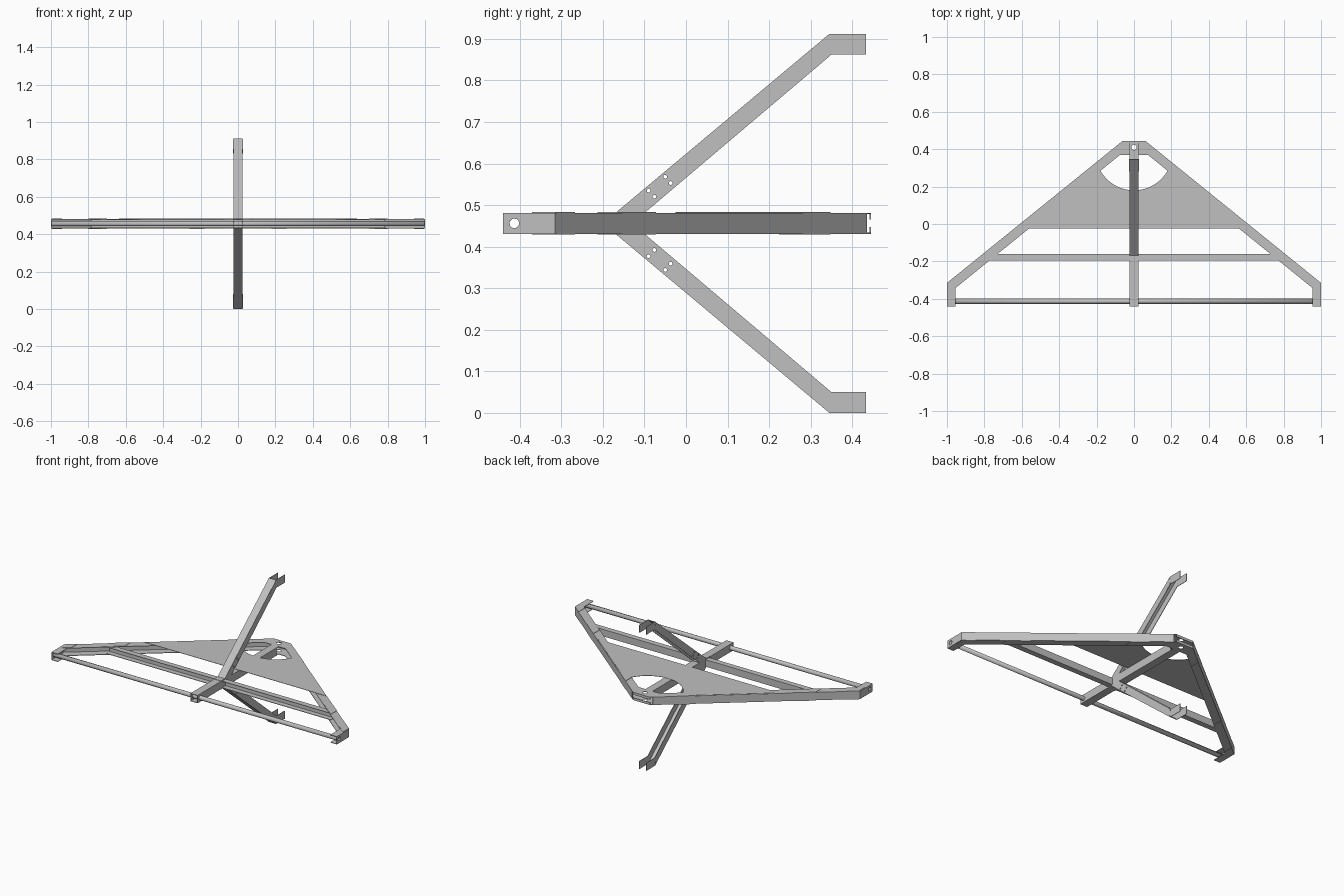
import bpy, bmesh, math
from mathutils import Matrix, Vector

cube = bpy.data.objects.get("Cube")
if cube:
    bpy.data.objects.remove(cube)

steel = bpy.data.materials.new("bare_grey_metal")
steel.use_nodes = True
GREY = (0.53, 0.53, 0.53, 1)
steel.diffuse_color = GREY
steel.node_tree.nodes["Principled BSDF"].inputs["Base Color"].default_value = GREY

MID = 0.456           # height of the frame's mid plane
LOW, TOP = 0.431, 0.481
T = 0.003             # sheet thickness
W = 0.025             # half width of spine and arms
SLOPE = 0.76 / 0.94   # slope of the raked side rails


def finish(name, bm):
    bmesh.ops.recalc_face_normals(bm, faces=bm.faces)
    mesh = bpy.data.meshes.new(name)
    bm.to_mesh(mesh)
    bm.free()
    mesh.materials.append(steel)
    ob = bpy.data.objects.new(name, mesh)
    bpy.context.collection.objects.link(ob)
    return ob


def prism(name, pts, a, b, axis="z"):
    """Extrude a flat outline: (x, y) along z, or (y, z) along x."""
    bm = bmesh.new()
    place = (lambda p: (p[0], p[1], a)) if axis == "z" else (lambda p: (a, p[0], p[1]))
    face = bm.faces.new([bm.verts.new(place(p)) for p in pts])
    ext = bmesh.ops.extrude_face_region(bm, geom=[face])
    move = Vector((0, 0, b - a)) if axis == "z" else Vector((b - a, 0, 0))
    bmesh.ops.translate(bm, vec=move, verts=[v for v in ext["geom"] if isinstance(v, bmesh.types.BMVert)])
    return finish(name, bm)


def box(name, x0, x1, y0, y1, z0, z1):
    return prism(name, [(x0, y0), (x1, y0), (x1, y1), (x0, y1)], z0, z1)


def rods(name, centres, r, length, axis="z", caps=True):
    bm = bmesh.new()
    turn = Matrix.Rotation(math.pi / 2, 4, "Y") if axis == "x" else Matrix()
    for c in centres:
        bmesh.ops.create_cone(bm, cap_ends=caps, segments=24, radius1=r, radius2=r,
                              depth=length, matrix=Matrix.Translation(c) @ turn)
    return finish(name, bm)


def cut(ob, cutter):
    mod = ob.modifiers.new("holes", "BOOLEAN")
    mod.operation, mod.solver, mod.object = "DIFFERENCE", "EXACT", cutter
    cutter.hide_render = True
    cutter.display_type = "WIRE"
    cutter.hide_set(True)


def rail_y(x):
    return 0.445 - (x - 0.06) * SLOPE


pipe_hole = rods("pipe_hole_cutter", [(0, -0.413, MID)], 0.0125, 2.2, "x")
apex_hole = rods("apex_hole_cutter", [(0, 0.41, MID)], 0.014, 0.2)

# Swept frame: top and bottom flanges
half = [(1, -0.44), (1, -0.315), (0.06, 0.445)]
inner = [(0.074, 0.37), (0.955, -0.343), (0.955, -0.44)]
outline = half + [(-x, y) for x, y in half[::-1]] + [(-x, y) for x, y in inner[::-1]] + inner[::1]
outline = half + [(-x, y) for x, y in reversed(half)]
outline += [(-x, y) for x, y in reversed(inner)] + inner
for name, z in (("top_flange", TOP - T), ("bottom_flange", LOW)):
    cut(prism("frame_" + name, outline, z, z + T), apex_hole)

# Short lips on the rear edge of the apex
box("apex_upper_lip", -0.06, 0.06, 0.442, 0.445, TOP - 0.016, TOP)
box("apex_lower_lip", -0.06, 0.06, 0.442, 0.445, LOW, LOW + 0.016)

# Outer webs, end webs and splice plates on each side
for side, s in (("left", 1), ("right", -1)):
    x0 = 0.072
    web = [(x0, rail_y(x0)), (1, -0.315), (1 - T, -0.317), (x0 - T, rail_y(x0) - T)]
    prism(side + "_rail_web", [(s * x, y) for x, y in web], LOW, TOP)
    end = box(side + "_end_web", s * (1 - T), s, -0.44, -0.315, LOW, TOP)
    cut(end, pipe_hole)
    for a, b in ((0.18, 0.26), (0.7, 0.8), (0.94, 0.995)):
        plate = [(a, rail_y(a)), (b, rail_y(b)), (b, rail_y(b) - 0.06), (a, rail_y(a) - 0.06)]
        for z in (TOP, LOW - 0.002):
            prism(side + "_splice_plate", [(s * x, y) for x, y in plate], z, z + 0.002)

# Thin skin panel with a round cut-out behind the apex
R, CY = 0.206, 0.386
sweep = math.asin(0.185 / R)
arc = [(R * math.sin(sweep * i / 12), CY - R * math.cos(sweep * i / 12)) for i in range(-12, 13)]
skin = [(-0.635, -0.025), (0.635, -0.025), (0.19, rail_y(0.19) - 0.005)]
skin += arc[::-1] + [(-0.19, rail_y(0.19) - 0.005)]
prism("skin_panel", skin, TOP, TOP + 0.002)

# Front tube, open from end to end
tube = rods("front_tube", [(0, -0.413, MID)], 0.0135, 1.994, "x", caps=False)
wall = tube.modifiers.new("wall", "SOLIDIFY")
wall.thickness = 0.002
wall.offset = -1
bpy.context.view_layer.objects.active = tube
tube.select_set(True)
bpy.ops.object.shade_smooth_by_angle()
tube.select_set(False)

# Cross member: a channel open to the front
CX = 0.785
box("cross_member_web", -CX, CX, -0.163, -0.16, LOW + T, TOP - T)
box("cross_member_top", -CX, CX, -0.195, -0.16, TOP - 2 * T, TOP - T)
box("cross_member_bottom", -CX, CX, -0.195, -0.16, LOW + T, LOW + 2 * T)

# Hollow centre spine
for name, z in (("top", TOP - T), ("bottom", LOW)):
    box("spine_" + name, -W, W, -0.44, 0.37, z, z + T)
for side, s in (("left", 1), ("right", -1)):
    cut(box("spine_" + side + "_wall", s * (W - T), s * W, -0.44, 0.35, LOW + T, TOP - T), pipe_hole)

# Upper and lower raked arms: channel with its web on the outside
cheek = [(-0.17, TOP), (0.345, 0.912), (0.433, 0.912), (0.433, 0.862), (0.35, 0.862), (-0.1, TOP)]
skin_strip = [(-0.17, TOP), (0.345, 0.912), (0.347, 0.909), (-0.166, TOP)]
kink = [(0.28, 0.856), (0.342, 0.908), (0.348, 0.864), (0.31, 0.831)]
bolts = [(-0.05, 0.568), (-0.037, 0.553), (-0.09, 0.535), (-0.076, 0.52)]
for name, up in (("upper", True), ("lower", False)):
    def flip(pts):
        return [(y, z if up else 2 * MID - z) for y, z in pts]
    holes = rods(name + "_bolt_cutter", [(0, y, z) for y, z in flip(bolts)], 0.0045, 0.2, "x")
    prism(name + "_arm_web", flip(skin_strip), -W + T, W - T, "x")
    for side, s in (("left", 1), ("right", -1)):
        cut(prism(name + "_arm_" + side + "_cheek", flip(cheek), s * (W - T), s * W, "x"), holes)
        prism(name + "_arm_" + side + "_kink_plate", flip(kink), s * W, s * (W + 0.001), "x")
    # Root plate joining the arm to the spine
    z = TOP if up else LOW - 0.002
    box(name + "_arm_root_plate", -W, W, -0.205, -0.1, z, z + 0.002)
